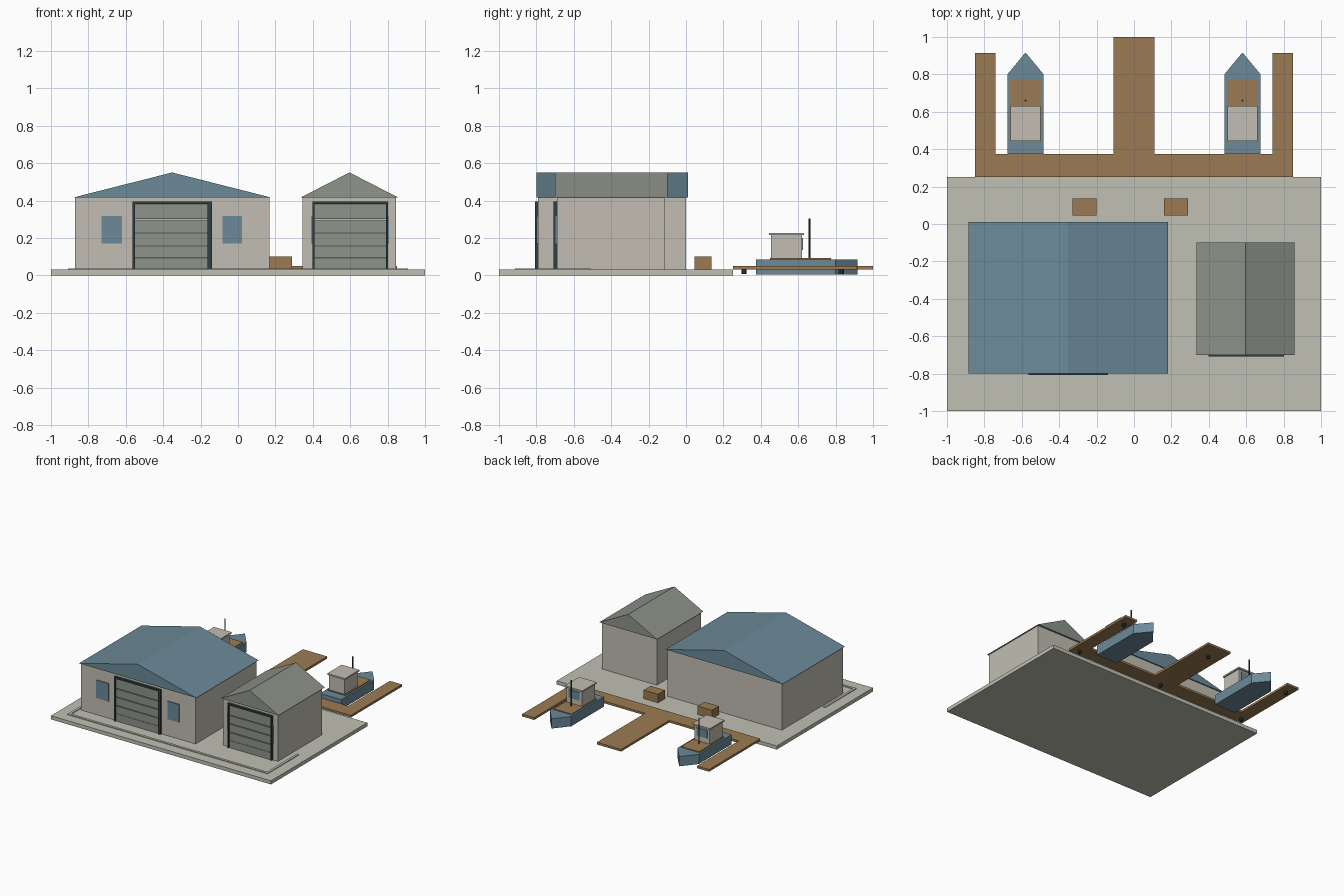
import bpy, bmesh
from math import pi

if "Cube" in bpy.data.objects:
    bpy.data.objects.remove(bpy.data.objects["Cube"])


def mat(name, r, g, b):
    """Flat colour material from 0-255 display values."""
    lin = [((c / 255 + 0.055) / 1.055) ** 2.4 for c in (r, g, b)]
    m = bpy.data.materials.new(name)
    m.diffuse_color = (*lin, 1)
    m.use_nodes = True
    m.node_tree.nodes["Principled BSDF"].inputs["Base Color"].default_value = m.diffuse_color
    return m


CONCRETE = mat("concrete", 192, 192, 180)
WALL = mat("wall_beige", 194, 190, 178)
BLUE = mat("steel_blue", 107, 138, 153)
GREY = mat("grey_green", 141, 147, 138)
WOOD = mat("wood", 155, 123, 83)
DARK = mat("dark_slate", 48, 64, 68)


def finish(bm, name, m):
    bmesh.ops.recalc_face_normals(bm, faces=bm.faces)
    me = bpy.data.meshes.new(name)
    bm.to_mesh(me)
    bm.free()
    me.materials.append(m)
    ob = bpy.data.objects.new(name, me)
    bpy.context.collection.objects.link(ob)
    return ob


def prism(name, pts, offset, m):
    """Extrude a closed outline along an offset vector."""
    bm = bmesh.new()
    f = bm.faces.new([bm.verts.new(p) for p in pts])
    out = bmesh.ops.extrude_face_region(bm, geom=[f])["geom"]
    verts = [v for v in out if isinstance(v, bmesh.types.BMVert)]
    bmesh.ops.translate(bm, vec=offset, verts=verts)
    # keep the starting cap so the solid stays closed
    if not f.is_valid:
        bmesh.ops.holes_fill(bm, edges=bm.edges)
    return finish(bm, name, m)


def box(name, x0, x1, y0, y1, z0, z1, m):
    pts = [(x0, y0, z0), (x1, y0, z0), (x1, y1, z0), (x0, y1, z0)]
    return prism(name, pts, (0, 0, z1 - z0), m)


def rod(name, x, y, z0, z1, r, m):
    bm = bmesh.new()
    bmesh.ops.create_cone(bm, cap_ends=True, segments=10, radius1=r,
                          radius2=r, depth=z1 - z0)
    bmesh.ops.translate(bm, vec=(x, y, (z0 + z1) / 2), verts=bm.verts)
    return finish(bm, name, m)


# Yard slab with low curbs
G = 0.03
box("yard_slab", -1, 1, -1, 0.25, 0, G, CONCRETE)
box("front_curb", -0.91, 0.91, -0.915, -0.895, G, 0.036, CONCRETE)
for s, side in ((-1, "left"), (1, "right")):
    box(side + "_curb", s * 0.9 - 0.01, s * 0.9 + 0.01, -0.895, -0.51, G, 0.036, CONCRETE)


def building(name, x0, x1, y0, y1, roof_y0, roof_y1, door, posts, windows, roof_mat):
    # Walls and gabled roof block
    box(name + "_walls", x0, x1, y0, y1, G, 0.415, WALL)
    e = 0.013
    prism(name + "_roof", [(x0 - e, roof_y0, 0.415), (x1 + e, roof_y0, 0.415),
                           ((x0 + x1) / 2, roof_y0, 0.55)],
          (0, roof_y1 - roof_y0, 0), roof_mat)
    # Sectional door with narrow gaps
    d0, d1 = door
    cuts = [G, 0.092, 0.16, 0.23, 0.30, 0.385]
    for i in range(5):
        gap = 0.002 if i == 0 else 0.006
        box(f"{name}_door_panel_{i + 1}", d0, d1, y0 - 0.009, y0,
            cuts[i], cuts[i + 1] - gap, GREY)
    # Door frame
    yf = y0 - 0.018
    box(name + "_left_jamb", d0 - posts[0], d0, yf, y0, G, 0.395, DARK)
    box(name + "_right_jamb", d1, d1 + posts[1], yf, y0, G, 0.395, DARK)
    box(name + "_lintel", d0, d1, yf, y0, 0.381, 0.395, DARK)
    # Window plates
    for i, (a, b) in enumerate(windows):
        box(f"{name}_window_{i + 1}", a, b, y0 - 0.008, y0, 0.17, 0.317, BLUE)


building("large_shed", -0.872, 0.168, -0.79, 0, -0.80, 0.01,
         (-0.55, -0.163), (0.013, 0.023), [(-0.73, -0.62), (-0.082, 0.022)], BLUE)
building("small_shed", 0.346, 0.846, -0.69, -0.115, -0.70, -0.10,
         (0.41, 0.79), (0.011, 0.011), [(0.39, 0.408), (0.792, 0.808)], GREY)

# Crates behind the sheds
for i, x in enumerate((-0.265, 0.225)):
    box(f"crate_{i + 1}", x - 0.065, x + 0.065, 0.045, 0.135, G, 0.10, WOOD)

# Dock walkway, fingers and piles
Z0, Z1 = 0.032, 0.05
dock = [(-0.85, 0.25), (0.85, 0.25), (0.85, 0.915), (0.74, 0.915), (0.74, 0.375),
        (0.11, 0.375), (0.11, 1), (-0.11, 1), (-0.11, 0.375), (-0.74, 0.375),
        (-0.74, 0.915), (-0.85, 0.915)]
prism("dock", [(x, y, Z0) for x, y in dock], (0, 0, Z1 - Z0), WOOD)
for i, x in enumerate((-0.795, 0, 0.795)):
    for j, y in enumerate((0.31, 0.87 if x == 0 else 0.83)):
        rod(f"dock_pile_{i + 1}_{j + 1}", x, y, 0.008, Z0, 0.014, DARK)

# Moored boats
for s, side in ((-1, "left"), (1, "right")):
    c, n = s * 0.58, side + "_boat_"
    hull = [(-0.097, 0.375), (0.097, 0.375), (0.097, 0.80), (0, 0.917), (-0.097, 0.80)]
    prism(n + "hull", [(c + x, y, 0.005) for x, y in hull], (0, 0, 0.08), BLUE)
    box(n + "deck", c - 0.082, c + 0.082, 0.45, 0.775, 0.085, 0.092, WOOD)
    box(n + "cabin", c - 0.07, c + 0.07, 0.455, 0.62, 0.092, 0.215, WALL)
    box(n + "cabin_roof", c - 0.08, c + 0.08, 0.445, 0.632, 0.215, 0.227, WALL)
    box(n + "window", c - 0.048, c + 0.048, 0.62, 0.626, 0.135, 0.2, BLUE)
    rod(n + "mast", c, 0.66, 0.092, 0.305, 0.005, DARK)
